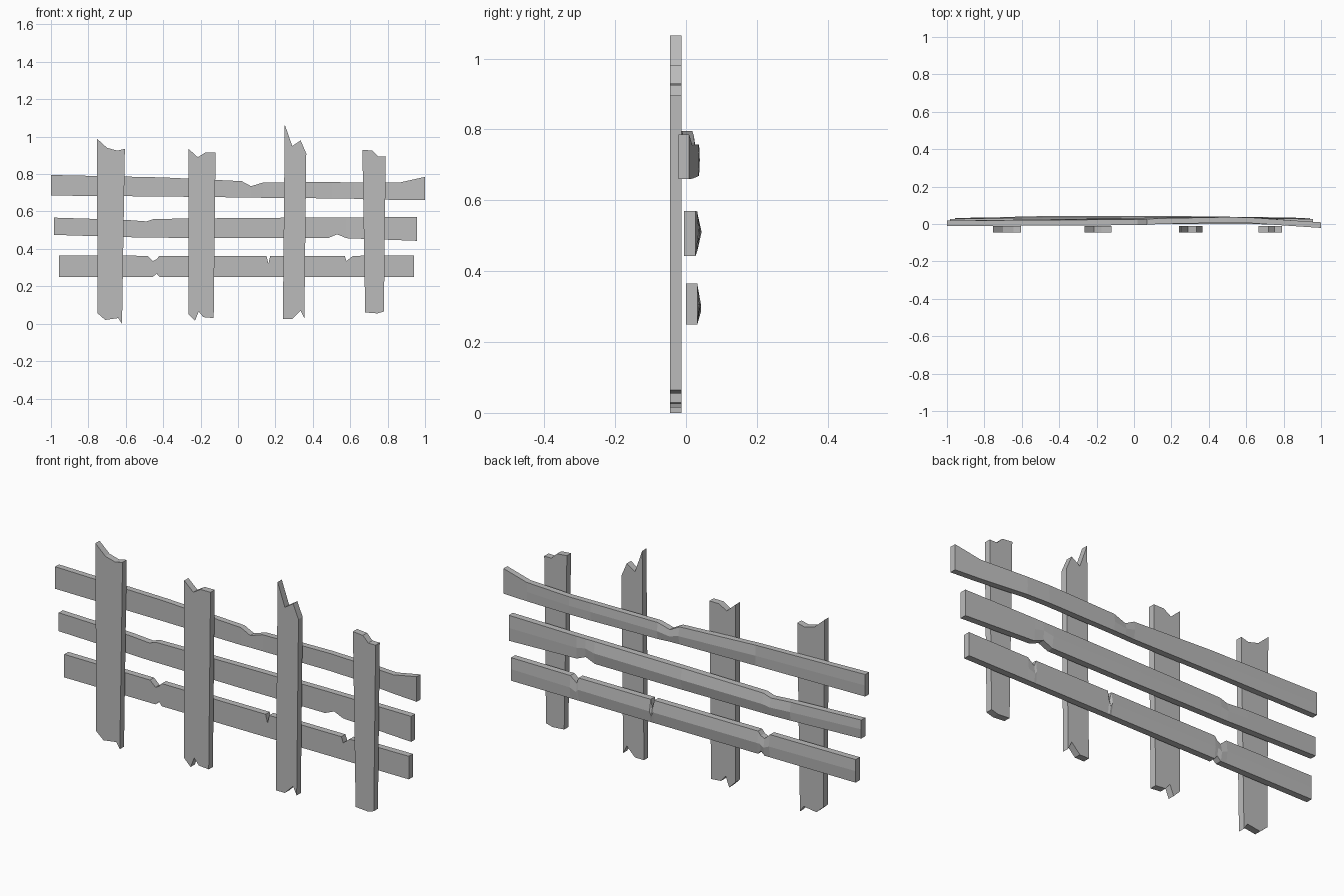
import bpy, bmesh

if "Cube" in bpy.data.objects:
    bpy.data.objects.remove(bpy.data.objects["Cube"])

wood = bpy.data.materials.new("weathered_grey")
wood.use_nodes = True
GREY = (0.5, 0.5, 0.5, 1)
wood.diffuse_color = GREY
wood.node_tree.nodes["Principled BSDF"].inputs["Base Color"].default_value = GREY


def finish(name, bm):
    bmesh.ops.recalc_face_normals(bm, faces=bm.faces)
    mesh = bpy.data.meshes.new(name)
    bm.to_mesh(mesh)
    bm.free()
    mesh.materials.append(wood)
    bpy.context.collection.objects.link(bpy.data.objects.new(name, mesh))


def picket(name, outline, front=-0.045, back=-0.012):
    """Extrude a splintered board outline towards the back."""
    bm = bmesh.new()
    face = bm.faces.new([bm.verts.new((x, front, z)) for x, z in outline])
    side = bmesh.ops.extrude_face_region(bm, geom=[face])["geom"]
    moved = [v for v in side if isinstance(v, bmesh.types.BMVert)]
    bmesh.ops.translate(bm, verts=moved, vec=(0, back - front, 0))
    finish(name, bm)


def rail(name, stations, thick):
    """Loft a five-sided section through (x, bottom, top, front, ridge)."""
    bm = bmesh.new()
    rings = []
    for x, low, high, front, ridge in stations:
        back = front + thick
        section = [(front, low), (front, high), (back, high),
                   (back + ridge, (low + high) / 2), (back, low)]
        rings.append([bm.verts.new((x, y, z)) for y, z in section])
    for a, b in zip(rings, rings[1:]):
        for i in range(5):
            j = (i + 1) % 5
            bm.faces.new((a[i], a[j], b[j], b[i]))
    bm.faces.new(rings[0])
    bm.faces.new(rings[-1])
    finish(name, bm)


# Upright pickets with broken ends
picket("picket_far_right", [
    (-.755, .99), (-.70, .94), (-.645, .925), (-.605, .935),
    (-.62, .0), (-.64, .03), (-.71, .02), (-.75, .055)])
picket("picket_mid_right", [
    (-.265, .935), (-.215, .89), (-.175, .915), (-.12, .915),
    (-.13, .03), (-.185, .035), (-.21, .065), (-.23, .015), (-.265, .05)])
picket("picket_mid_left", [
    (.25, 1.065), (.29, .95), (.335, .98), (.365, .91),
    (.355, .03), (.335, .07), (.29, .025), (.24, .025)])
picket("picket_far_left", [
    (.665, .93), (.72, .925), (.75, .895), (.79, .895),
    (.78, .065), (.745, .055), (.68, .06)])

# Horizontal rails: warped top, chipped middle, notched bottom
rail("top_rail", [
    (-1, .685, .795, -.012, 0), (-.4, .68, .782, -.008, .004),
    (.02, .675, .762, -.006, .008), (.07, .675, .735, -.004, .008),
    (.135, .673, .755, 0, .006), (.5, .67, .757, .007, .002),
    (.62, .668, .755, .005, .002), (.865, .661, .755, -.012, 0),
    (1, .66, .785, -.021, 0)], .03)
rail("middle_rail", [
    (-.985, .475, .567, -.005, 0), (-.6, .463, .555, 0, .008),
    (-.49, .46, .547, 0, .01), (-.45, .46, .56, 0, .011),
    (0, .457, .565, 0, .012), (.48, .457, .568, 0, .008),
    (.53, .478, .568, 0, .006), (.58, .457, .568, 0, .004),
    (.958, .443, .57, -.005, 0)], .032)
rail("bottom_rail", [
    (-.958, .25, .365, 0, 0), (-.485, .25, .363, 0, .008),
    (-.455, .25, .335, 0, .008), (-.435, .268, .345, 0, .008),
    (-.42, .25, .363, 0, .008), (.152, .25, .363, 0, .01),
    (.163, .25, .32, 0, .01), (.172, .25, .363, 0, .01),
    (.57, .25, .363, 0, .006), (.58, .25, .335, 0, .006),
    (.615, .25, .363, 0, .006), (.942, .25, .365, 0, 0)], .032)
